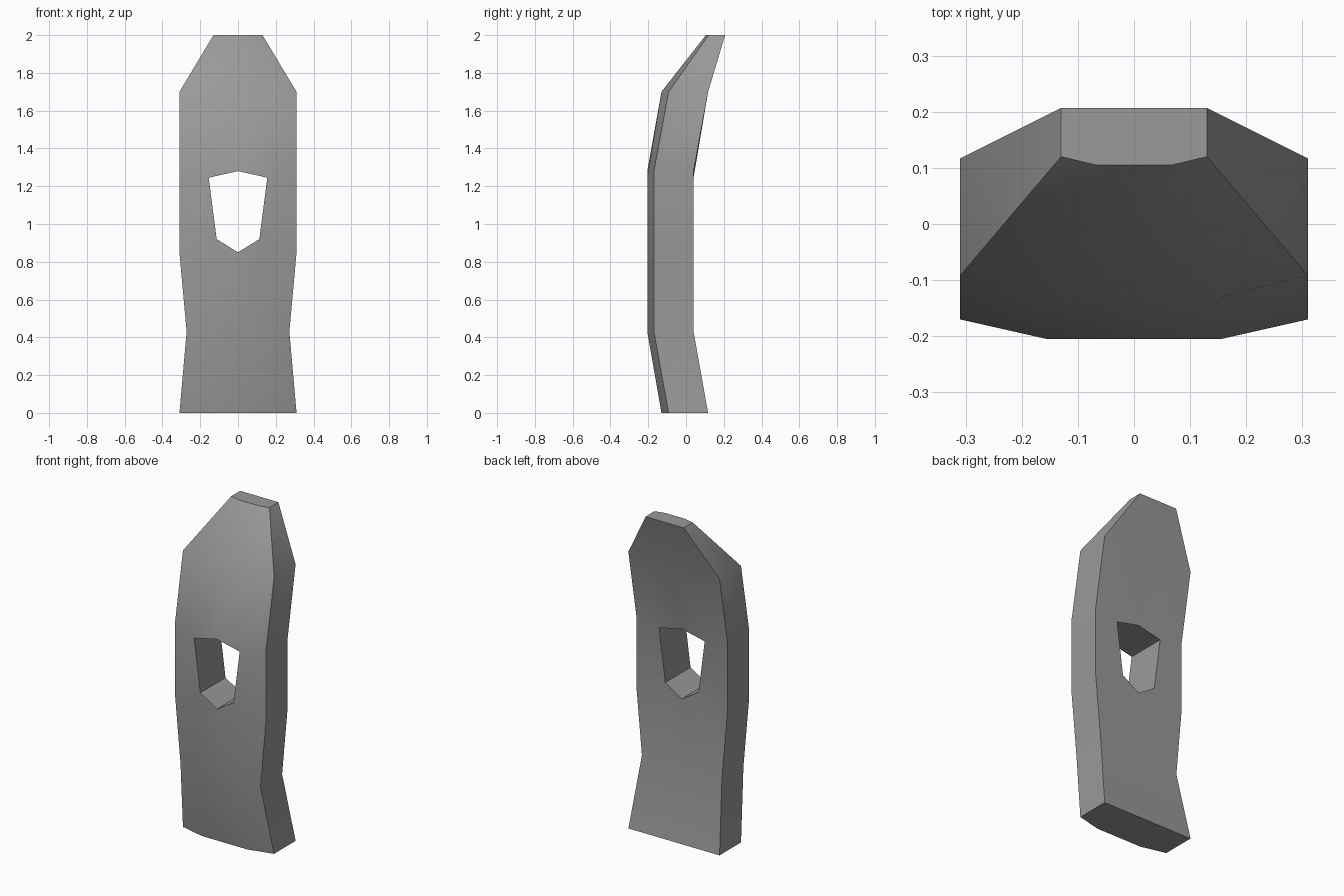
import bpy, bmesh

if "Cube" in bpy.data.objects:
    bpy.data.objects.remove(bpy.data.objects["Cube"])

# Rows: z, half width, inner half width, front centre y, front edge y, back y
rows = [
    (0.00, 0.31, 0.155, -0.13, -0.092, 0.117),
    (0.43, 0.272, 0.137, -0.205, -0.17, 0.04),
    (0.85, 0.31, 0.155, -0.205, -0.17, 0.04),
    (1.28, 0.31, 0.155, -0.205, -0.17, 0.04),
    (1.70, 0.31, 0.155, -0.13, -0.092, 0.117),
    (2.00, 0.13, 0.067, 0.105, 0.12, 0.207),
]
# Inner corners of the eye hole: row -> (half width, z)
eye = {2: (0.113, 0.92), 3: (0.155, 1.245)}

bm = bmesh.new()
front, back = [], []
for r, (z, w, m, yc, ye, yb) in enumerate(rows):
    mx, mz = eye.get(r, (m, z))
    cols = [(-w, z, ye), (-mx, mz, yc), (0, z, yc), (mx, mz, yc), (w, z, ye)]
    front.append([bm.verts.new((x, y, h)) for x, h, y in cols])
    back.append([bm.verts.new((x, yb, h)) for x, h, y in cols])

# Front and back skins, leaving the eye open
for r in range(len(rows) - 1):
    for c in range(4):
        if r == 2 and c in (1, 2):
            continue
        for g in (front, back):
            bm.faces.new((g[r][c], g[r][c + 1], g[r + 1][c + 1], g[r + 1][c]))


# Walls joining front and back along a path of grid points
def wall(path):
    for (a, b), (c, d) in zip(path, path[1:]):
        bm.faces.new((front[a][b], front[c][d], back[c][d], back[a][b]))


last = len(rows) - 1
for c in (0, 4):
    wall([(r, c) for r in range(last + 1)])
for r in (0, last):
    wall([(r, c) for c in range(5)])
wall([(2, 1), (2, 2), (2, 3), (3, 3), (3, 2), (3, 1), (2, 1)])

bmesh.ops.recalc_face_normals(bm, faces=bm.faces)
mesh = bpy.data.meshes.new("pierced_head")
bm.to_mesh(mesh)
bm.free()
head = bpy.data.objects.new("pierced_head", mesh)
bpy.context.collection.objects.link(head)

# Dark grey metal
metal = bpy.data.materials.new("dark_metal")
metal.diffuse_color = (0.32, 0.32, 0.32, 1)
metal.use_nodes = True
metal.node_tree.nodes["Principled BSDF"].inputs["Base Color"].default_value = metal.diffuse_color
mesh.materials.append(metal)

bpy.context.view_layer.objects.active = head
head.select_set(True)
bpy.ops.object.shade_smooth_by_angle(angle=0.7)
